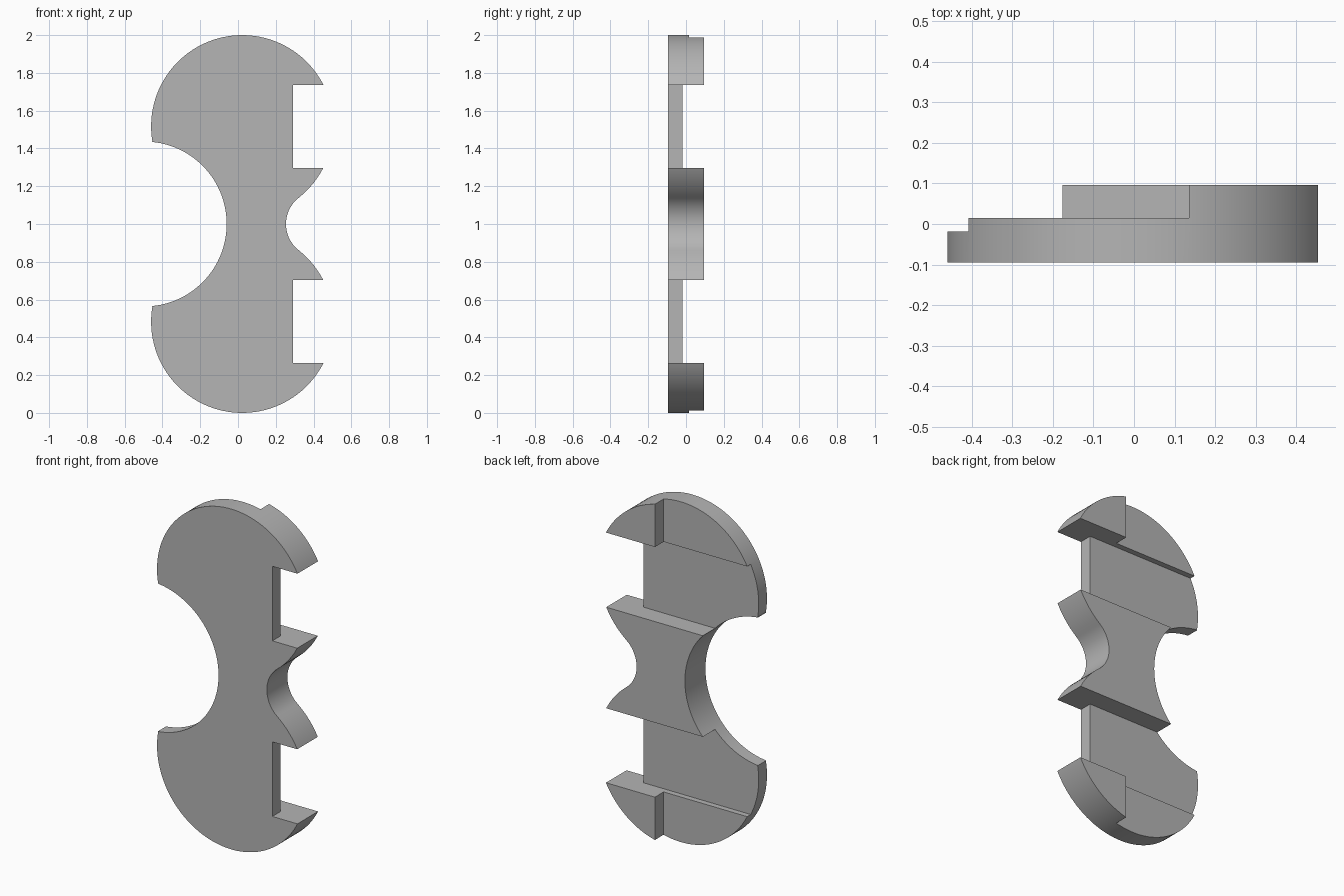
import bpy, bmesh
from math import cos, sin, radians

if "Cube" in bpy.data.objects:
    bpy.data.objects.remove(bpy.data.objects["Cube"])

FRONT, BACK = -0.095, 0.096      # full thickness
FLOOR, LEDGE = -0.018, 0.015     # slot floor and cap ledge depths

grey = bpy.data.materials.new("plain_grey")
grey.use_nodes = True
colour = (0.46, 0.46, 0.46, 1)
grey.diffuse_color = colour
grey.node_tree.nodes["Principled BSDF"].inputs["Base Color"].default_value = colour


def arc(cx, cz, r, start, end, steps):
    """Points along an arc, angles in degrees."""
    angles = [radians(start + (end - start) * i / steps) for i in range(steps + 1)]
    return [(cx + r * cos(a), cz + r * sin(a)) for a in angles]


def prism(name, outline, y0, y1):
    """Extrude an x-z outline from y0 to y1."""
    bm = bmesh.new()
    face = bm.faces.new([bm.verts.new((x, y0, z)) for x, z in outline])
    grown = bmesh.ops.extrude_face_region(bm, geom=[face])["geom"]
    moved = [v for v in grown if isinstance(v, bmesh.types.BMVert)]
    bmesh.ops.translate(bm, verts=moved, vec=(0, y1 - y0, 0))
    bmesh.ops.recalc_face_normals(bm, faces=bm.faces)
    mesh = bpy.data.meshes.new(name)
    bm.to_mesh(mesh)
    bm.free()
    mesh.materials.append(grey)
    obj = bpy.data.objects.new(name, mesh)
    bpy.context.collection.objects.link(obj)
    return obj


def cut(body, x0, x1, y0, y1, z0, z1):
    """Remove a box from the body."""
    box = prism("cutter", [(x0, z0), (x1, z0), (x1, z1), (x0, z1)], y0, y1)
    box.hide_render = True
    mod = body.modifiers.new("cut", "BOOLEAN")
    mod.operation, mod.solver, mod.object = "DIFFERENCE", "EXACT", box
    bpy.ops.object.modifier_apply(modifier=mod.name)
    bpy.data.objects.remove(box)


# Outline: small notch, round lobe, large side bite, mirrored about mid height
upper = arc(0.4305, 1, 0.1765, 180, 128.3, 14)
upper += arc(0.0225, 1.5175, 0.4825, -51.7, 189.7, 72)[1:]
upper += arc(-0.4965, 1, 0.4365, 84.6, 0, 28)
lower = [(x, 2 - z) for x, z in reversed(upper[1:-1])]
body = prism("lobed_plate", upper + lower, FRONT, BACK)
bpy.context.view_layer.objects.active = body
body.select_set(True)

# Each end: slot across the back, through opening at its side, lowered cap
for top in (True, False):
    def span(a, b):
        return (a, b) if top else (2 - b, 2 - a)
    cut(body, -1, 1, FLOOR, 1, *span(1.297, 1.735))
    cut(body, 0.29, 1, -1, 1, *span(1.297, 1.735))
    cut(body, -1, 0.135, LEDGE, 1, *span(1.6, 3))

bpy.ops.object.shade_smooth_by_angle(angle=radians(25))
